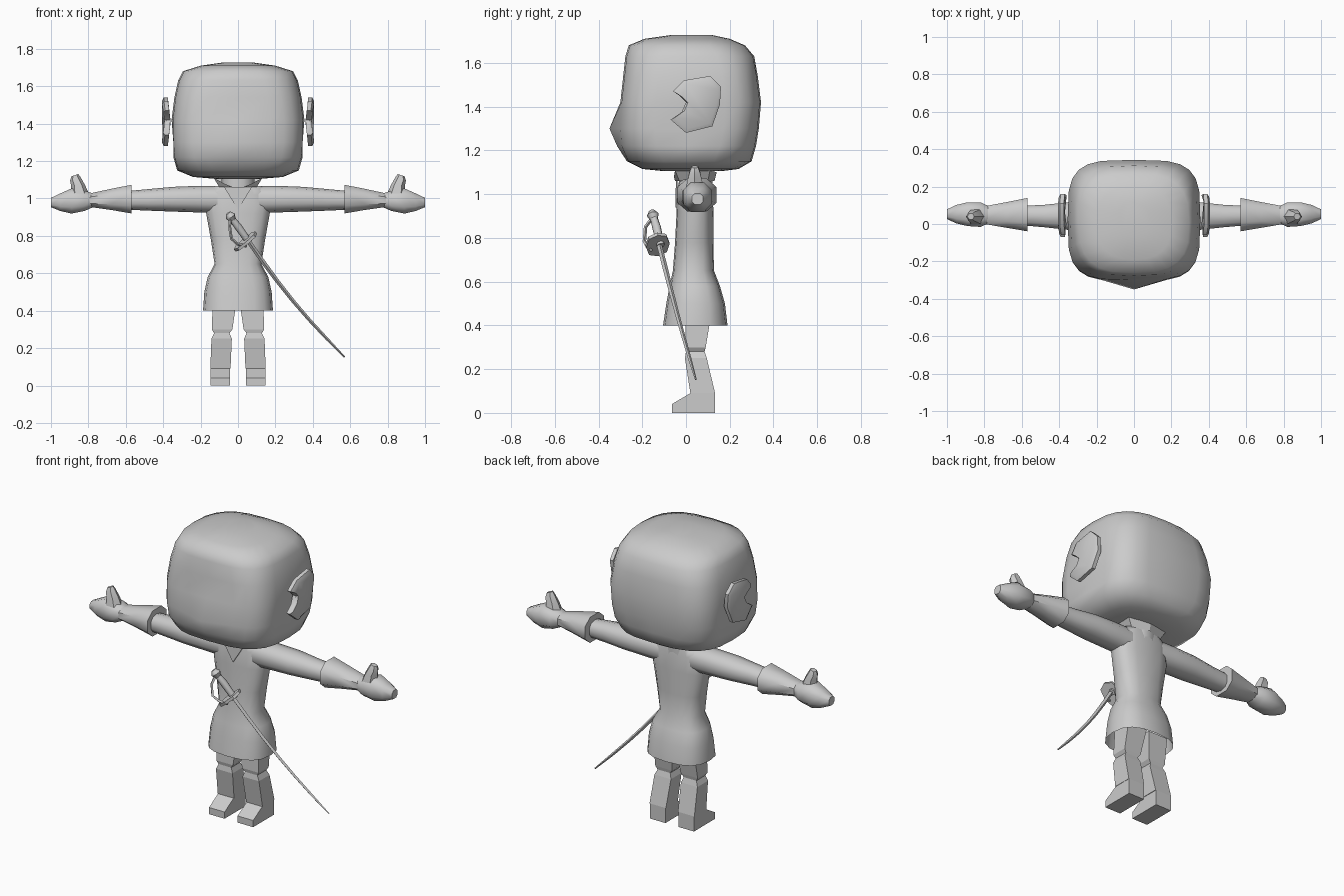
import bpy, bmesh, math
from mathutils import Vector

grey = bpy.data.materials.new("plain grey")
grey.diffuse_color = (0.6, 0.6, 0.6, 1)


def finish(name, bm, angle=None):
    bmesh.ops.recalc_face_normals(bm, faces=bm.faces)
    mesh = bpy.data.meshes.new(name)
    bm.to_mesh(mesh)
    bm.free()
    ob = bpy.data.objects.new(name, mesh)
    bpy.context.collection.objects.link(ob)
    mesh.materials.append(grey)
    if angle:
        bpy.ops.object.select_all(action='DESELECT')
        ob.select_set(True)
        bpy.context.view_layer.objects.active = ob
        bpy.ops.object.shade_smooth_by_angle(angle=math.radians(angle))
    return ob


def loft(name, rings, angle=None, caps=(True, True)):
    """Skin a list of equal-length point rings."""
    bm = bmesh.new()
    vs = [[bm.verts.new(p) for p in r] for r in rings]
    n = len(vs[0])
    for a, b in zip(vs, vs[1:]):
        for i in range(n):
            j = (i + 1) % n
            bm.faces.new((a[i], a[j], b[j], b[i]))
    if caps[0]:
        bm.faces.new(vs[0][::-1])
    if caps[1]:
        bm.faces.new(vs[-1])
    return finish(name, bm, angle)


def oval(n, power, ra, rb, start=0.0):
    """Superellipse outline in two coordinates."""
    pts = []
    for i in range(n):
        t = start + 2 * math.pi * i / n
        c, s = math.cos(t), math.sin(t)
        pts.append((ra * math.copysign(abs(c) ** (2 / power), c),
                    rb * math.copysign(abs(s) ** (2 / power), s)))
    return pts


def z_ring(n, power, z, half_x, y0, y1):
    return [(a, b + (y0 + y1) / 2, z) for a, b in oval(n, power, half_x, (y1 - y0) / 2)]


def x_ring(n, power, x, y0, y1, z0, z1, side):
    return [(side * x, a + (y0 + y1) / 2, b + (z0 + z1) / 2)
            for a, b in oval(n, power, (y1 - y0) / 2, (z1 - z0) / 2, math.pi / n)]


def tube(name, path, radii, n=6):
    path = [Vector(p) for p in path]
    rings = []
    for i, p in enumerate(path):
        d = (path[min(i + 1, len(path) - 1)] - path[max(i - 1, 0)]).normalized()
        u = d.cross(Vector((0, 1, 0))).normalized()
        w = d.cross(u)
        rings.append([p + radii[i] * (u * math.cos(2 * math.pi * k / n)
                                      + w * math.sin(2 * math.pi * k / n)) for k in range(n)])
    return loft(name, rings, 50)


# head: rounded box, levels of (z, half width, front y, back y, squareness)
levels = [(1.105, 0.12, -0.10, 0.16, 2.2), (1.115, 0.24, -0.20, 0.24, 2.5),
          (1.15, 0.325, -0.27, 0.30, 3.0), (1.22, 0.345, -0.30, 0.32, 3.6),
          (1.30, 0.352, -0.305, 0.333, 3.8), (1.42, 0.355, -0.30, 0.343, 3.8),
          (1.54, 0.34, -0.287, 0.328, 3.6), (1.63, 0.32, -0.277, 0.312, 3.2),
          (1.68, 0.295, -0.262, 0.27, 2.8), (1.71, 0.20, -0.19, 0.20, 2.5),
          (1.727, 0.08, -0.07, 0.12, 2.2)]
head = loft("head", [z_ring(24, p, z, w, a, b) for z, w, a, b, p in levels], 60)
for v in head.data.vertices:
    x, y, z = v.co
    # nose point and hollow in front of each ear
    if abs(x) < 0.02 and y < -0.25 and 1.2 < z < 1.35:
        v.co.y -= 0.045 if z > 1.25 else 0.015
    if abs(x) > 0.3 and -0.12 < y < 0.05 and 1.25 < z < 1.35:
        v.co.x -= math.copysign(0.03, x)

# ears: cupped plates with a notch towards the face
ear = [(-0.06, 1.47), (-0.01, 1.52), (0.11, 1.54), (0.16, 1.49), (0.155, 1.41),
       (0.12, 1.31), (0.0, 1.28), (-0.07, 1.34), (-0.02, 1.375), (0.0, 1.42), (-0.03, 1.45)]
for side, label in ((1, "left"), (-1, "right")):
    inner, outer, face = [], [], []
    for y, z in ear:
        out = 0.36 + 0.015 * min(1, abs(z - 1.41) / 0.12)
        inner.append((side * out, y, z))
        outer.append((side * (out + 0.022), y, z))
        face.append((side * (out + 0.032), 0.06 + (y - 0.06) * 0.85, 1.41 + (z - 1.41) * 0.85))
    loft(label + "_ear", [inner, outer, face], 40)

# neck
loft("neck", [z_ring(10, 2.2, z, 0.088, -0.035, 0.125) for z in (1.0, 1.14)], 50)

# tunic: shoulders, waist and flared open skirt
tunic = [(0.40, 0.187, -0.105, 0.19), (0.50, 0.18, -0.09, 0.178), (0.58, 0.162, -0.075, 0.155),
         (0.65, 0.125, -0.06, 0.128), (0.78, 0.145, -0.05, 0.125), (0.92, 0.17, -0.043, 0.125),
         (1.02, 0.175, -0.04, 0.123), (1.068, 0.13, -0.03, 0.115)]
loft("tunic", [z_ring(16, 2.6, z, w, a, b) for z, w, a, b in tunic], 60, (False, True))

# neckline: thin V plate on the chest
loft("neckline", [[(-0.075, y, 1.062), (0.075, y, 1.062), (0, y - 0.003, 0.94)]
                  for y in (-0.046, -0.038)])

for side, label in ((1, "left"), (-1, "right")):
    # collar flaps
    bm = bmesh.new()
    pts = [(0.0, 0.13, 1.06), (0.10, 0.10, 1.06), (0.10, -0.03, 1.06), (0.03, -0.05, 1.06),
           (0.0, 0.14, 1.10), (0.13, 0.11, 1.11), (0.13, -0.05, 1.11), (0.075, -0.055, 1.08)]
    vs = [bm.verts.new((side * x, y, z)) for x, y, z in pts]
    for i in range(3):
        bm.faces.new((vs[i], vs[i + 1], vs[i + 5], vs[i + 4]))
    finish(label + "_collar", bm)

    # sleeve
    sleeve = [(0.08, -0.03, 0.115, 0.92, 1.068), (0.20, -0.035, 0.12, 0.925, 1.068),
              (0.35, -0.035, 0.12, 0.93, 1.062), (0.48, -0.02, 0.105, 0.935, 1.05),
              (0.59, -0.01, 0.10, 0.94, 1.04)]
    loft(label + "_sleeve", [x_ring(10, 2.3, *s, side) for s in sleeve], 60)
    # flared cuff
    cuff = [(0.57, -0.045, 0.145, 0.915, 1.078), (0.68, -0.025, 0.122, 0.935, 1.055),
            (0.79, -0.005, 0.10, 0.952, 1.03)]
    loft(label + "_cuff", [x_ring(8, 2.4, *c, side) for c in cuff], 50)
    # mitten hand
    hand = [(0.77, 0.005, 0.095, 0.953, 1.028), (0.82, -0.02, 0.12, 0.93, 1.045),
            (0.89, -0.015, 0.12, 0.915, 1.058), (0.95, 0.0, 0.105, 0.93, 1.03),
            (1.0, 0.025, 0.08, 0.952, 1.005)]
    loft(label + "_hand", [x_ring(8, 2.5, *h, side) for h in hand], 50)
    # thumb
    thumb = [(0.845, 1.02, 0.05), (0.855, 1.07, 0.038), (0.87, 1.105, 0.028), (0.872, 1.125, 0.018)]
    loft(label + "_thumb", [[(side * (x + a), 0.04 + b, z + a * 0.35 * (z > 1.1) * -1)
                             for a, b in oval(6, 2.2, r, r * 0.95)] for x, z, r in thumb], 50)

    # leg: blocky rings of (z, inner x, outer x, front y, back y)
    leg = [(0.09, 0.04, 0.148, 0.02, 0.133), (0.25, 0.033, 0.142, -0.005, 0.095),
           (0.28, 0.045, 0.128, 0.0, 0.085), (0.30, 0.03, 0.14, -0.005, 0.09),
           (0.45, 0.008, 0.135, 0.0, 0.115)]
    loft(label + "_leg", [[(side * a, f, z), (side * b, f, z), (side * b, k, z), (side * a, k, z)]
                          for z, a, b, f, k in leg])
    # foot
    foot = [(-0.065, 0.0), (0.133, 0.0), (0.133, 0.09), (0.02, 0.09), (-0.065, 0.04)]
    loft(label + "_foot", [[(side * x, y, z) for y, z in foot] for x in (0.043, 0.146)])

# sword: curved tapering blade
start, tip = Vector((0.05, -0.125, 0.78)), Vector((0.57, 0.045, 0.152))
blade = []
for i in range(7):
    t = i / 6
    p = start.lerp(tip, t)
    bow = 0.025 * math.sin(math.pi * t)
    blade.append(p + Vector((-bow * 0.6, 0, -bow * 0.6)))
tube("sword_blade", blade, [0.012, 0.012, 0.011, 0.010, 0.009, 0.008, 0.004], 4)

# sword grip and pommel
tube("sword_grip", [(0.06, -0.115, 0.765), (0.0, -0.135, 0.85), (-0.035, -0.148, 0.895)],
     [0.018, 0.02, 0.017], 8)
tube("sword_pommel", [(-0.03, -0.146, 0.885), (-0.04, -0.152, 0.905), (-0.052, -0.157, 0.922)],
     [0.018, 0.028, 0.014], 8)

# hand guard plate across the blade
axis = (tip - start).normalized()
u = axis.cross(Vector((0, 1, 0))).normalized()
w = axis.cross(u)
centre = Vector((0.04, -0.13, 0.77))
loft("sword_guard", [[centre + axis * h + u * a + w * b for a, b in oval(8, 2.4, 0.075, 0.055)]
                     for h in (-0.008, 0.008)])
# knuckle bow
tube("knuckle_bow", [(-0.04, -0.155, 0.89), (-0.045, -0.185, 0.85), (-0.035, -0.19, 0.785),
                     (0.0, -0.175, 0.755), (0.045, -0.16, 0.745)], [0.008] * 5, 4)
